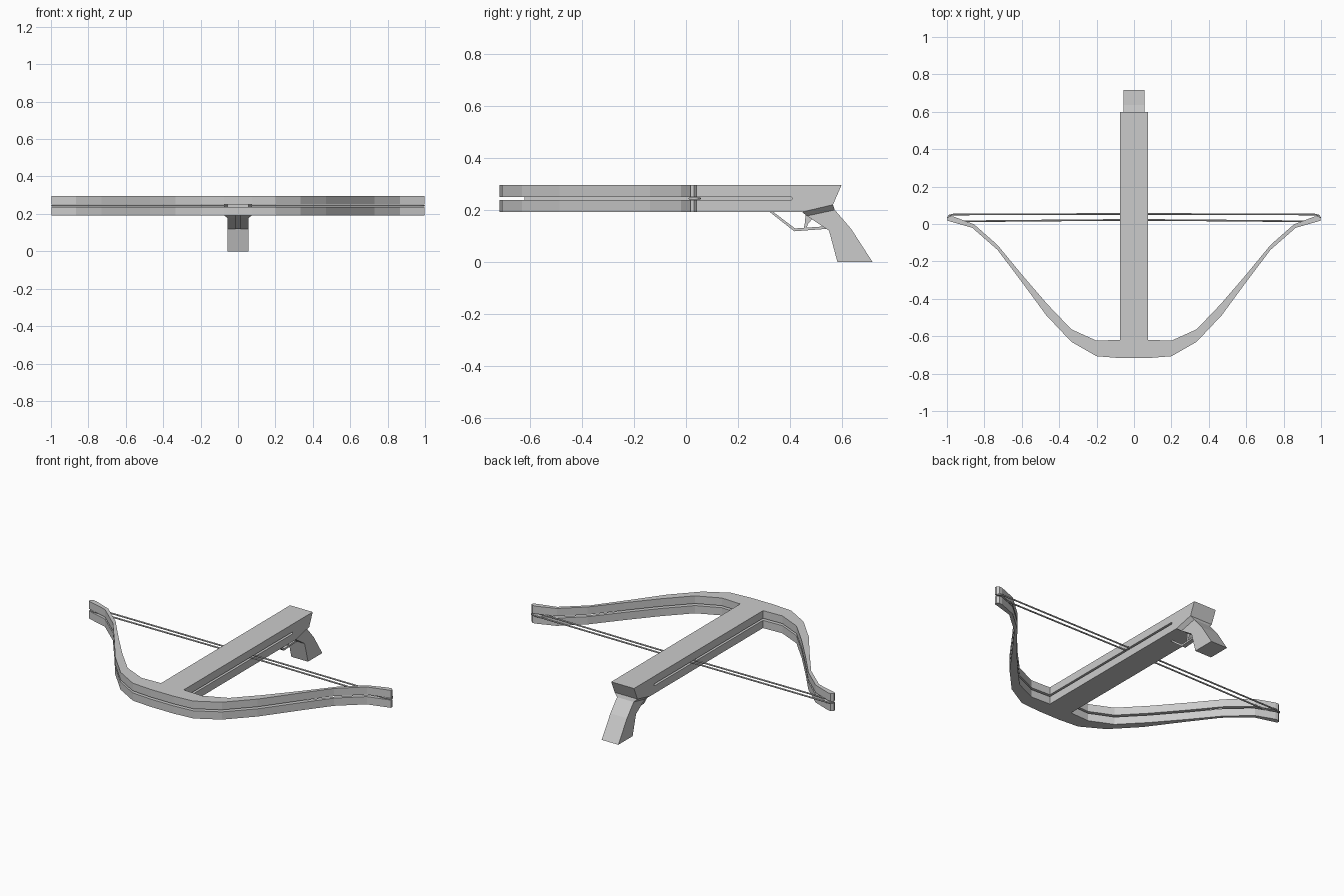
import bpy, bmesh, math

if "Cube" in bpy.data.objects:
    bpy.data.objects.remove(bpy.data.objects["Cube"])

def mesh_object(name, verts, faces):
    me = bpy.data.meshes.new(name)
    me.from_pydata(verts, [], faces)
    bm = bmesh.new()
    bm.from_mesh(me)
    bmesh.ops.recalc_face_normals(bm, faces=bm.faces)
    bmesh.ops.triangulate(bm, faces=[f for f in bm.faces if len(f.verts) > 4])
    bm.to_mesh(me)
    bm.free()
    ob = bpy.data.objects.new(name, me)
    bpy.context.collection.objects.link(ob)
    return ob

def loft(name, a, b):
    n = len(a)
    faces = [list(range(n)), list(range(n, 2 * n))]
    faces += [[i, (i + 1) % n, n + (i + 1) % n, n + i] for i in range(n)]
    return mesh_object(name, a + b, faces)

def side_prism(name, outline, half):
    return loft(name, [(-half, y, z) for y, z in outline],
                [(half, y, z) for y, z in outline])

Z0, Z1, Z2, Z3 = 0.192, 0.238, 0.250, 0.296   # lower slab, slot, upper slab
WIDE, CORE = 0.075, 0.055

# Bow: two identical slabs separated by the string slot
outer = [(0.075, -0.717), (0.2, -0.707), (0.335, -0.63), (0.47, -0.487),
         (0.6, -0.31), (0.73, -0.138), (0.865, -0.02), (0.998, 0.018)]
tip = [(0.998, 0.03), (0.985, 0.042), (0.965, 0.04)]
inner = [(0.855, -0.002), (0.73, -0.112), (0.6, -0.27), (0.465, -0.427),
         (0.335, -0.563), (0.2, -0.624), (0.075, -0.619)]
right = outer + tip + inner
bow = right + [(-x, y) for x, y in reversed(right)]
for name, lo, hi in (("bow_lower", Z0, Z1), ("bow_upper", Z2, Z3)):
    loft(name, [(x, y, lo) for x, y in bow], [(x, y, hi) for x, y in bow])

# Stock with a round-ended slot along both sides
zm, r = (Z1 + Z2) / 2, (Z2 - Z1) / 2
slot_end = [(0.402 + r * math.cos(a), zm + r * math.sin(a))
            for a in [math.radians(-90 + 30 * i) for i in range(7)]]
side_prism("stock", [(-0.62, Z0), (0.446, Z0), (0.565, 0.22), (0.598, Z3),
                     (-0.62, Z3), (-0.62, Z2)] + slot_end[::-1] + [(-0.62, Z1)], WIDE)
side_prism("stock_core", [(-0.62, Z1), (0.42, Z1), (0.42, Z2), (-0.62, Z2)], CORE)

# Tapered collar between stock and grip
def ring(half, p, q):
    return [(-half, *p), (half, *p), (half, *q), (-half, *q)]
loft("grip_collar", ring(WIDE, (0.446, Z0), (0.565, 0.22)),
     ring(CORE, (0.465, 0.177), (0.572, 0.2)))

# Grip
side_prism("grip", [(0.465, 0.177), (0.55, 0.12), (0.582, 0), (0.717, 0),
                    (0.635, 0.127), (0.572, 0.2)], CORE)

# Trigger guard and trigger
side_prism("trigger_guard", [(0.318, 0.195), (0.332, 0.195), (0.419, 0.129),
                             (0.55, 0.138), (0.55, 0.128), (0.416, 0.118)], 0.013)
side_prism("trigger", [(0.46, 0.185), (0.485, 0.165), (0.468, 0.145), (0.463, 0.126),
                       (0.452, 0.126), (0.457, 0.15)], 0.011)

# Bowstring: a closed loop hooked around both limb tips
half = [(0, 0.022), (0.3, 0.02), (0.965, 0.014), (0.989, 0.02), (0.995, 0.035),
        (0.987, 0.046), (0.965, 0.051), (0.3, 0.053), (0, 0.054)]
path = half + [(-x, y) for x, y in reversed(half[1:-1])]
cu = bpy.data.curves.new("bowstring", 'CURVE')
cu.dimensions = '3D'
cu.bevel_depth = 0.0045
cu.bevel_resolution = 1
sp = cu.splines.new('POLY')
sp.points.add(len(path) - 1)
for pt, (x, y) in zip(sp.points, path):
    pt.co = (x, y, zm, 1)
sp.use_cyclic_u = True
string = bpy.data.objects.new("bowstring", cu)
bpy.context.collection.objects.link(string)
bpy.context.view_layer.objects.active = string
string.select_set(True)
bpy.ops.object.convert(target='MESH')
